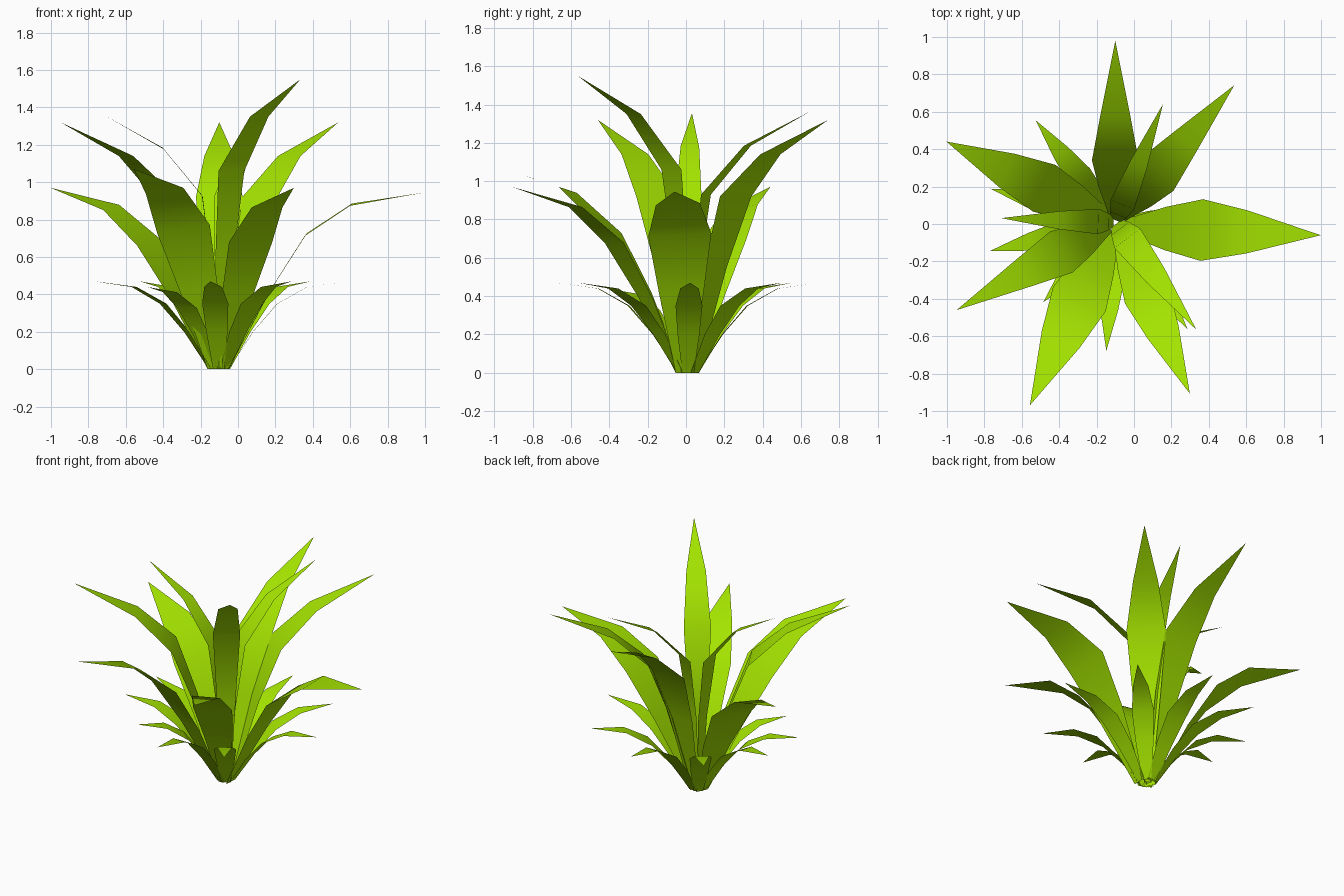
import bpy, bmesh
from math import sin, cos, radians

if "Cube" in bpy.data.objects:
    bpy.data.objects.remove(bpy.data.objects["Cube"])

CX, CY = -0.10, 0.01          # centre of the rosette

mat = bpy.data.materials.new("leaf_green")
mat.diffuse_color = (0.37, 0.77, 0.0, 1)
mat.use_nodes = True
mat.node_tree.nodes["Principled BSDF"].inputs["Base Color"].default_value = mat.diffuse_color

# Leaf profiles: (radius, height, half width) from base to tip, relative to the tip
LOW = [(.05, 0, .03), (.18, .20, .057), (.31, .35, .07), (.47, .44, .048), (.69, .47, 0)]
WIDE = [(.05, 0, .04), (.27, .42, .117), (.46, .72, .165), (.70, .88, .115), (1.09, .945, 0)]
MID = [(.05, 0, .04), (.24, .39, .10), (.42, .68, .14), (.64, .865, .10), (1.0, .97, 0)]
HIGH = [(.04, 0, .035), (.19, .55, .09), (.33, .92, .125), (.57, 1.14, .08), (.97, 1.32, 0)]
TOP = [(.01, 0, .03), (.04, .50, .055), (.10, .93, .08), (.33, 1.185, .057), (.67, 1.36, 0)]


def leaf(name, profile, angle, reach, height, width=1.0, roll=0, shift=0):
    """Bent tapering strip pointing outward at the given angle."""
    a, t = radians(angle), radians(roll)
    sr, sz = reach / profile[-1][0], height / profile[-1][1]
    bm = bmesh.new()
    rows = []
    for i, (r, z, w) in enumerate(profile):
        k = sr if i else 1
        r, z, w = r * k, z * sz, w * width
        tilt = t if i else 0
        row = []
        for s in ((-1, 1) if w else (0,)):
            side = s * w * cos(tilt) + shift
            row.append(bm.verts.new((
                CX + r * cos(a) - side * sin(a),
                CY + r * sin(a) + side * cos(a),
                z + s * w * sin(tilt))))
        rows.append(row)
    for lo, hi in zip(rows, rows[1:]):
        f = bm.faces.new([lo[1], lo[0]] + hi)
        f.normal_update()
        if f.normal.z < 0:
            f.normal_flip()
        f.smooth = True
    me = bpy.data.meshes.new(name)
    bm.to_mesh(me)
    bm.free()
    me.materials.append(mat)
    bpy.context.collection.objects.link(bpy.data.objects.new(name, me))


# Short outer leaves near the ground
for i, ang in enumerate((1, 45, 87, 128, 165, 193, 228, 266, 304)):
    short = ang == 228
    leaf(f"low_leaf_{i}", LOW, ang, 0.575 if short else 0.69, 0.44 if short else 0.47)

# Broad spreading leaves
for i, (prof, ang, reach, h, w, roll, shift) in enumerate((
        (WIDE, -2.5, 1.1, .945, 1, 3, -.022), (MID, -66.5, 1.0, .97, .9, 0, 0),
        (MID, 154.5, 1.0, .97, 1, -8, 0), (MID, 245, 1.08, 1.07, 1.12, 8, 0))):
    leaf(f"middle_leaf_{i}", prof, ang, reach, h, w, roll, shift)

# Tall arching leaves
for i, ang in enumerate((90, 49, 209)):
    leaf(f"tall_leaf_{i}", HIGH, ang, 0.97, 1.32)

# Narrow upright leaves in the heart
for i, (ang, reach, h, w, roll) in enumerate((
        (68, .68, 1.36, .85, 0), (178, .61, 1.355, .85, 4), (-53, .72, 1.55, 1.08, 0))):
    leaf(f"heart_leaf_{i}", TOP, ang, reach, h, w, roll)
